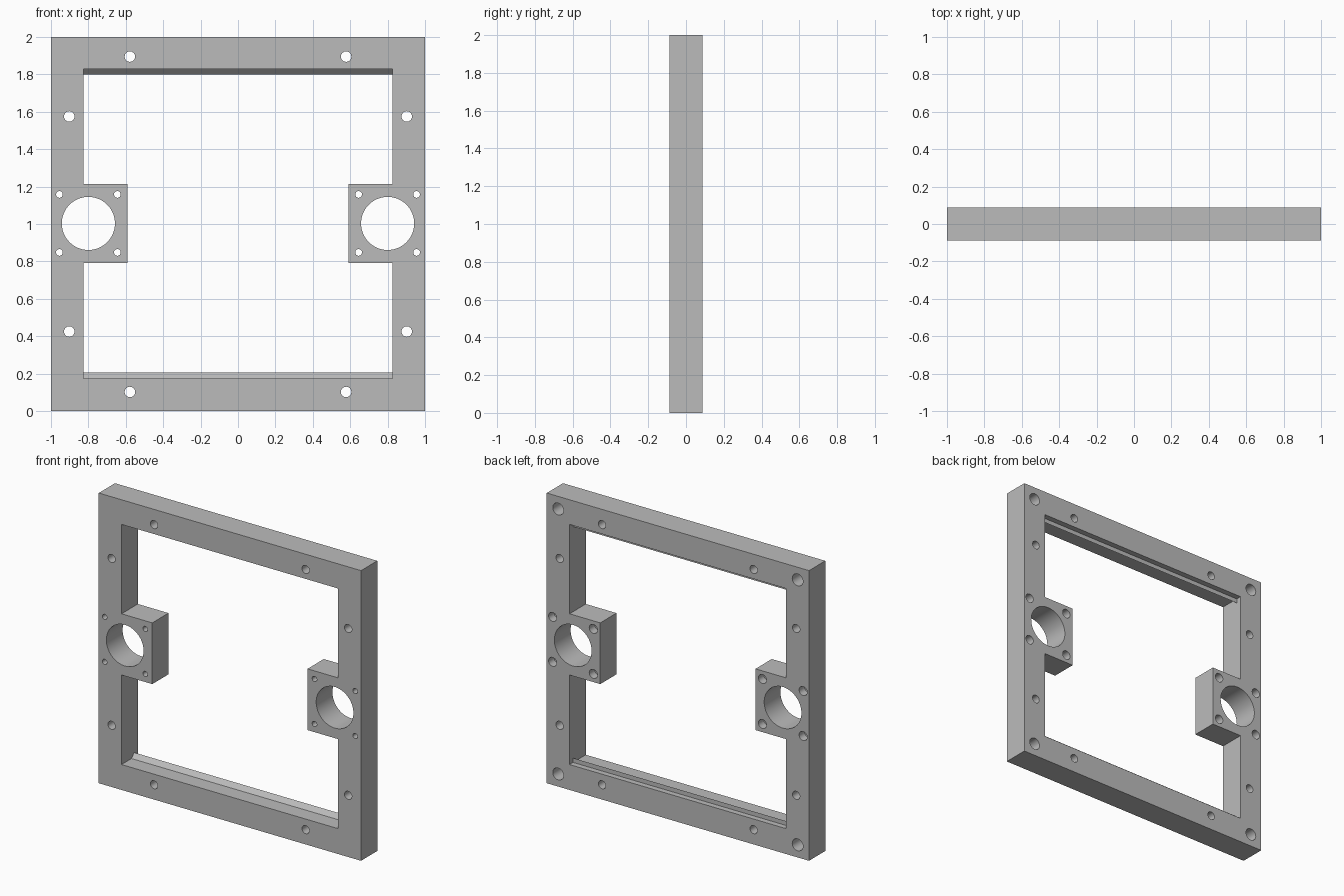
import bpy
import bmesh
import math
from mathutils import Matrix, Vector

if "Cube" in bpy.data.objects:
    bpy.data.objects.remove(bpy.data.objects["Cube"])

HALF = 0.0885     # half the frame depth
OPEN_X = 0.826    # half the opening width
LOW, HIGH = 0.175, 1.83
MID = 1.003       # height of the bearing blocks

grey = bpy.data.materials.new("plain_grey")
grey.use_nodes = True
COLOUR = (0.5, 0.5, 0.5, 1)
grey.diffuse_color = COLOUR
grey.node_tree.nodes["Principled BSDF"].inputs["Base Color"].default_value = COLOUR


def to_object(name, bm):
    bmesh.ops.recalc_face_normals(bm, faces=bm.faces)
    mesh = bpy.data.meshes.new(name)
    bm.to_mesh(mesh)
    bm.free()
    mesh.materials.append(grey)
    obj = bpy.data.objects.new(name, mesh)
    bpy.context.collection.objects.link(obj)
    return obj


def prism(name, points, direction):
    """Closed outline pushed along a direction."""
    bm = bmesh.new()
    face = bm.faces.new([bm.verts.new(p) for p in points])
    grown = bmesh.ops.extrude_face_region(bm, geom=[face])["geom"]
    bmesh.ops.translate(bm, vec=Vector(direction),
                        verts=[v for v in grown if isinstance(v, bmesh.types.BMVert)])
    return to_object(name, bm)


def drills(name, holes, y0, y1):
    """Cylinders along y for a list of (x, z, radius)."""
    bm = bmesh.new()
    for x, z, r in holes:
        place = Matrix.Translation((x, (y0 + y1) / 2, z)) @ Matrix.Rotation(math.pi / 2, 4, "X")
        bmesh.ops.create_cone(bm, cap_ends=True, segments=64 if r > 0.1 else 28,
                              radius1=r, radius2=r, depth=y1 - y0, matrix=place)
    return to_object(name, bm)


def combine(target, tool, operation):
    tool.hide_render = True
    mod = target.modifiers.new(operation.lower(), "BOOLEAN")
    mod.operation = operation
    mod.solver = "EXACT"
    mod.object = tool
    bpy.context.view_layer.objects.active = target
    bpy.ops.object.modifier_apply(modifier=mod.name)
    bpy.data.objects.remove(tool)


# Outer slab
frame = prism("frame", [(-1, -HALF, 0), (1, -HALF, 0), (1, -HALF, 2), (-1, -HALF, 2)],
              (0, 2 * HALF, 0))

# Opening, stepped around the two bearing blocks
BLOCK_X, BLOCK_H = 0.592, 0.211
right_side = [(OPEN_X, LOW), (OPEN_X, MID - BLOCK_H), (BLOCK_X, MID - BLOCK_H),
              (BLOCK_X, MID + BLOCK_H), (OPEN_X, MID + BLOCK_H), (OPEN_X, HIGH)]
outline = right_side + [(-x, z) for x, z in reversed(right_side)]
combine(frame, prism("opening", [(x, -0.2, z) for x, z in outline], (0, 0.4, 0)), "DIFFERENCE")

# Sloped retaining ridges on the lower and upper rails
for edge, way in ((LOW, 1), (HIGH, -1)):
    section = [(0.02, 0), (0.05, 0.03), (0.05, -0.02), (0.02, -0.02)]
    points = [(-OPEN_X - 0.02, y, edge + way * h) for y, h in section]
    combine(frame, prism("ridge", points, (2 * OPEN_X + 0.04, 0, 0)), "UNION")

# Through holes: bearings, bearing screws and rail screws
through, recesses, corners = [], [], []
for side in (-1, 1):
    centre = side * 0.8
    through.append((centre, MID, 0.142))
    for dx in (-0.155, 0.155):
        for dz in (-0.155, 0.155):
            through.append((centre + dx, MID + dz, 0.018))
            recesses.append((centre + dx, MID + dz, 0.031))
    for z in (0.425, 1.575):
        through.append((side * 0.902, z, 0.028))
    for z in (0.102, 1.895):
        through.append((side * 0.578, z, 0.028))
    for z in (0.087, 1.913):
        corners.append((side * 0.913, z, 0.041))
combine(frame, drills("through_holes", through, -0.2, 0.2), "DIFFERENCE")

# Screw head recesses and blind corner holes at the back
combine(frame, drills("recesses", recesses, 0.03, 0.2), "DIFFERENCE")
combine(frame, drills("corner_holes", corners, -0.03, 0.2), "DIFFERENCE")

# Smooth hole walls, sharp frame edges
bpy.ops.object.select_all(action="DESELECT")
frame.select_set(True)
bpy.context.view_layer.objects.active = frame
bpy.ops.object.shade_smooth_by_angle(angle=math.radians(30))
